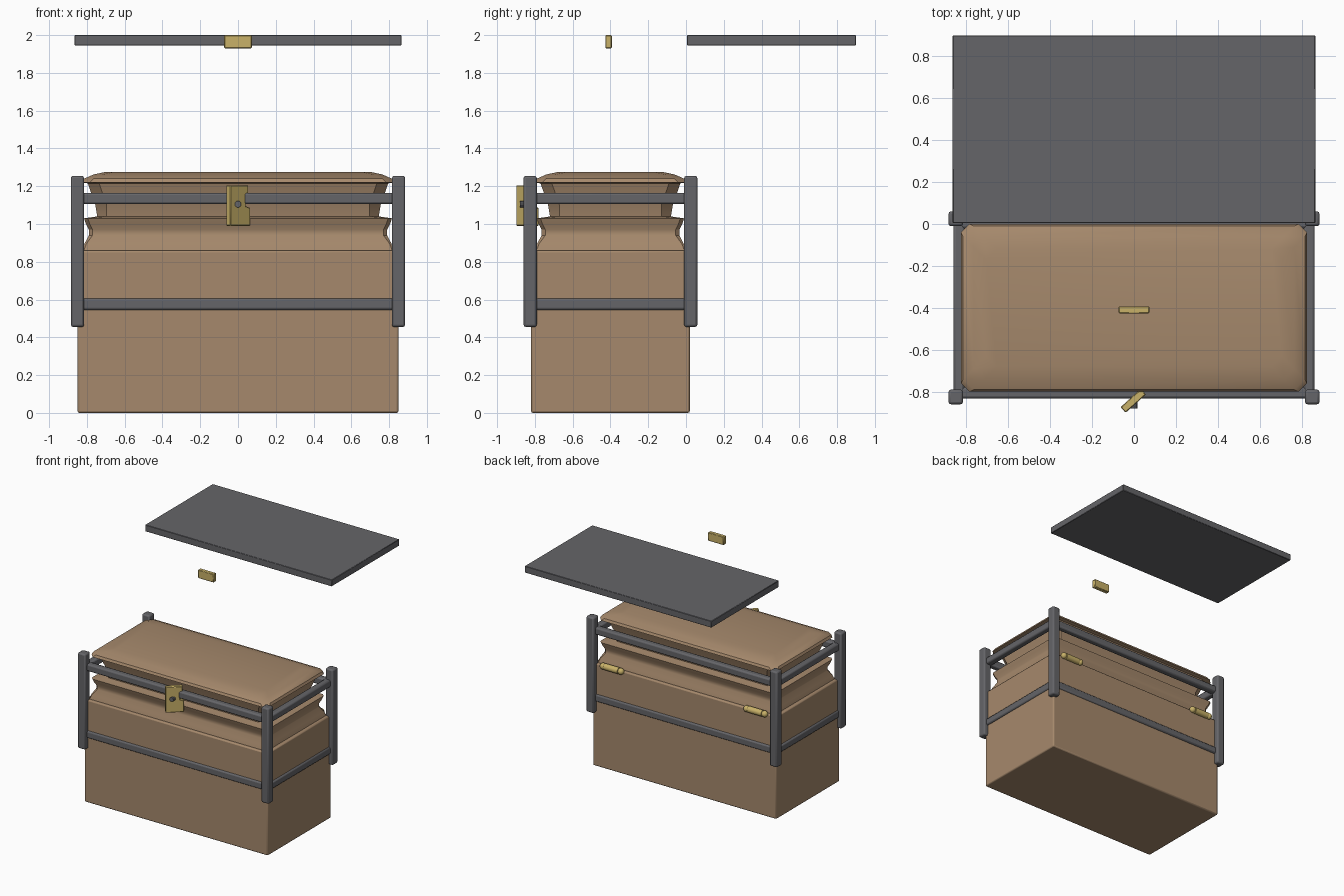
import bpy, bmesh, math
from mathutils import Vector, Matrix

if "Cube" in bpy.data.objects:
    bpy.data.objects.remove(bpy.data.objects["Cube"])


def material(name, rgb):
    m = bpy.data.materials.new(name)
    m.diffuse_color = (*rgb, 1)
    m.use_nodes = True
    m.node_tree.nodes["Principled BSDF"].inputs["Base Color"].default_value = m.diffuse_color
    return m


WOOD = material("wood", (0.38, 0.25, 0.15))
IRON = material("iron", (0.13, 0.13, 0.14))
BRASS = material("brass", (0.58, 0.44, 0.14))
CY = -0.40  # chest centre in y


def finish(bm, name, mat, bevel=0, seg=2, angle=35):
    bmesh.ops.recalc_face_normals(bm, faces=bm.faces)
    me = bpy.data.meshes.new(name)
    bm.to_mesh(me)
    bm.free()
    ob = bpy.data.objects.new(name, me)
    bpy.context.collection.objects.link(ob)
    me.materials.append(mat)
    if bevel:
        b = ob.modifiers.new("bevel", 'BEVEL')
        b.width, b.segments = bevel, seg
    bpy.ops.object.select_all(action='DESELECT')
    ob.select_set(True)
    bpy.context.view_layer.objects.active = ob
    bpy.ops.object.shade_smooth_by_angle(angle=math.radians(angle))
    return ob


def box(name, lo, hi, mat, bevel=0.0, seg=2):
    lo, hi = Vector(lo), Vector(hi)
    bm = bmesh.new()
    bmesh.ops.create_cube(bm, size=1)
    for v in bm.verts:
        v.co = (lo + hi) / 2 + Vector(a * b for a, b in zip(v.co, hi - lo))
    return finish(bm, name, mat, bevel, seg)


# lower chest
box("chest_body", (-.85, -.82, 0), (.85, .02, .86), WOOD, .01)

# lid: stacked rings with a pinched waist, mitred corners and an undercut below the top
bm = bmesh.new()
rings = [(.85, .0, .005), (.895, .012, .01), (.94, .035, .02), (.97, .035, .02), (1.0, .02, .02), (1.03, .01, .02),
         (1.04, .08, .05), (1.10, .07, .06), (1.215, .03, .06),
         (1.22, .0, .04), (1.24, .01, .05), (1.262, .06, .05), (1.275, .12, .05)]
loops = []
for z, d, c in rings:
    x, y = .825 - d, .4 - d
    pts = [(x, y - c), (x - c, y), (-x + c, y), (-x, y - c), (-x, -y + c), (-x + c, -y), (x - c, -y), (x, -y + c)]
    loops.append([bm.verts.new((px, py + CY, z)) for px, py in pts])
for a, b in zip(loops, loops[1:]):
    for i in range(8):
        j = (i + 1) % 8
        bm.faces.new((a[i], a[j], b[j], b[i]))
bm.faces.new(loops[0][::-1])
bm.faces.new(loops[-1])
finish(bm, "lid", WOOD, angle=30)

# iron frame: four corner posts and two levels of rails
for sx, side in ((-1, "left"), (1, "right")):
    for y, end in ((-.825, "front"), (.025, "back")):
        box(f"post_{end}_{side}", (sx * .85 - .035, y - .035, .455), (sx * .85 + .035, y + .035, 1.255), IRON, .012)
for z, level in ((.575, "lower"), (1.135, "upper")):
    for y, end in ((-.805, "front"), (.005, "back")):
        box(f"rail_{level}_{end}", (-.83, y - .027, z - .03), (.83, y + .027, z + .03), IRON, .012)
    for sx, side in ((-1, "left"), (1, "right")):
        box(f"rail_{level}_{side}", (sx * .835 - .027, -.81, z - .03), (sx * .835 + .027, .01, z + .03), IRON, .012)

# floating top panel and catch
box("top_panel", (-.865, .005, 1.945), (.865, .9, 2.0), IRON, .003, 1)
box("catch", (-.073, -.427, 1.93), (.073, -.393, 2.0), BRASS, .004, 1)

# notched hasp, turned on the front rail
prof = [(-.07, -.105), (.072, -.105), (.072, -.01), (.04, .0), (.04, .055), (.06, .07), (.06, .11), (-.07, .11)]
bm = bmesh.new()
f = bm.faces.new([bm.verts.new((x, -.018, z)) for x, z in prof])
r = bmesh.ops.extrude_face_region(bm, geom=[f])
for v in r["geom"]:
    if isinstance(v, bmesh.types.BMVert):
        v.co.y += .036
bm.transform(Matrix.Translation((0, -.84, 1.095)) @ Matrix.Rotation(math.radians(42), 4, 'Z'))
finish(bm, "hasp", BRASS, .004, 1)

# staple through the hasp
bm = bmesh.new()
bmesh.ops.create_cone(bm, cap_ends=True, segments=10, radius1=.018, radius2=.018, depth=.08,
                      matrix=Matrix.Translation((0, -.84, 1.105)) @ Matrix.Rotation(math.pi / 2, 4, 'X'))
finish(bm, "staple", IRON)

# hinges at the back seam: barrel with ball ends
for sx, side in ((-1, "left"), (1, "right")):
    bm = bmesh.new()
    c = Vector((sx * .666, .028, .86))
    bmesh.ops.create_cone(bm, cap_ends=True, segments=16, radius1=.026, radius2=.026, depth=.13,
                          matrix=Matrix.Translation(c) @ Matrix.Rotation(math.pi / 2, 4, 'Y'))
    for e in (-1, 1):
        bmesh.ops.create_uvsphere(bm, u_segments=14, v_segments=8, radius=.026,
                                  matrix=Matrix.Translation(c + Vector((e * .083, 0, 0))))
    finish(bm, f"hinge_{side}", BRASS)
